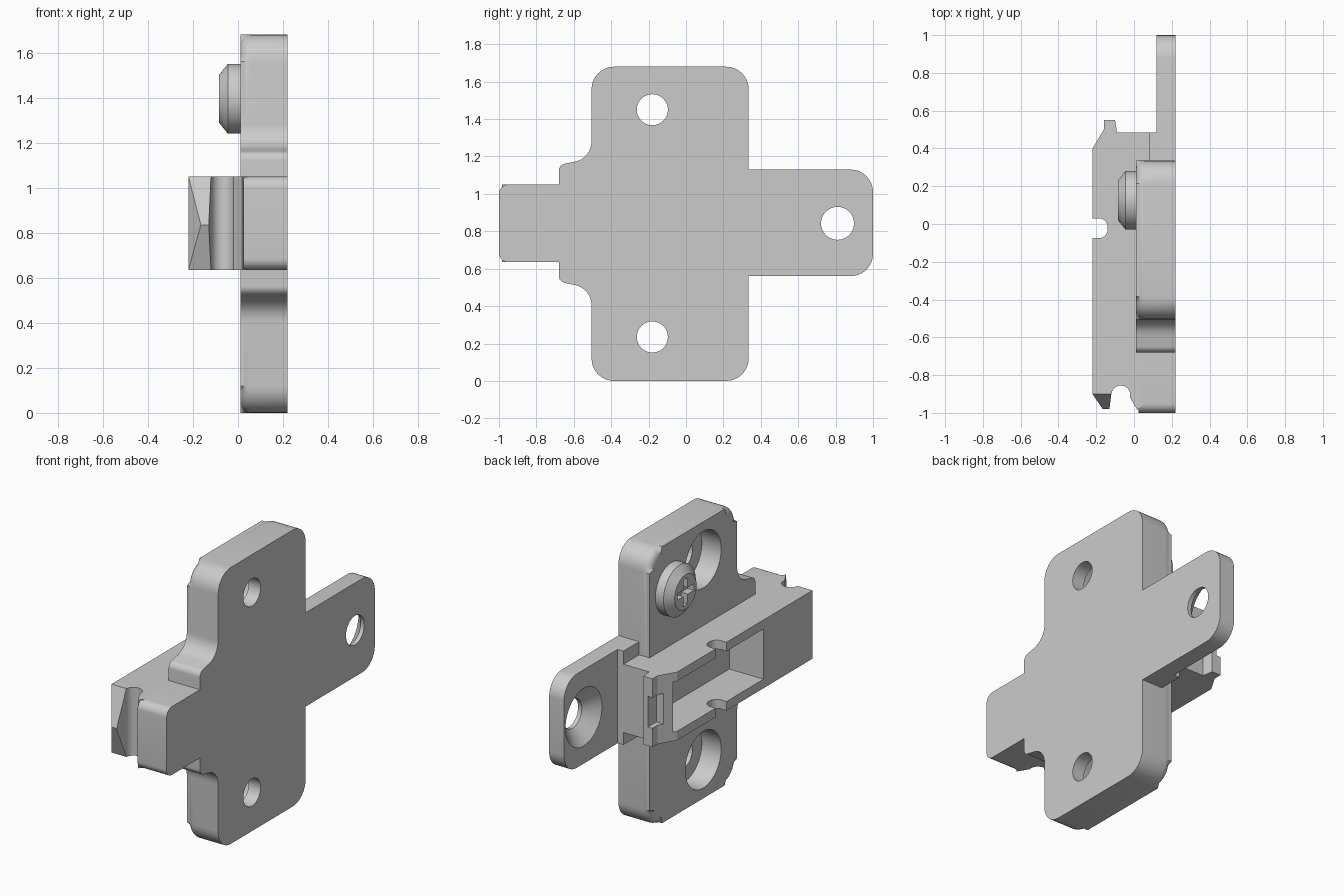
import bpy, bmesh, math
from mathutils import Vector

if "Cube" in bpy.data.objects:
    bpy.data.objects.remove(bpy.data.objects["Cube"])


def make(name, bm):
    bmesh.ops.recalc_face_normals(bm, faces=bm.faces)
    me = bpy.data.meshes.new(name)
    bm.to_mesh(me)
    bm.free()
    ob = bpy.data.objects.new(name, me)
    bpy.context.collection.objects.link(ob)
    return ob


def rounded(corners, n=8):
    # Outline with filleted corners, each given as (u, v, radius)
    out = []
    for i, (u, v, r) in enumerate(corners):
        p = Vector((u, v))
        if r == 0:
            out.append(p)
            continue
        a = (Vector(corners[i - 1][:2]) - p).normalized()
        b = (Vector(corners[(i + 1) % len(corners)][:2]) - p).normalized()
        half = a.angle(b) / 2
        c = p + (a + b).normalized() * r / math.sin(half)
        d = r / math.tan(half)
        s, e = p + a * d - c, p + b * d - c
        ang = s.angle(e)
        for k in range(n + 1):
            t = k / n
            out.append(c + (s * math.sin((1 - t) * ang) + e * math.sin(t * ang)) / math.sin(ang))
    return out


def prism(name, pts, axis, lo, hi, bevel=0):
    # Outline in y-z pushed along x, or in x-y pushed along z
    bm = bmesh.new()
    place = (lambda p, h: (h, p[0], p[1])) if axis == 'x' else (lambda p, h: (p[0], p[1], h))
    rings = [[bm.verts.new(place(p, h)) for p in pts] for h in (lo, hi)]
    caps = [bm.faces.new(r) for r in rings]
    for i in range(len(pts)):
        bm.faces.new((rings[0][i - 1], rings[0][i], rings[1][i], rings[1][i - 1]))
    if bevel:
        bmesh.ops.bevel(bm, geom=list(caps[0].edges), offset=bevel, segments=5,
                        profile=0.5, affect='EDGES')
    return make(name, bm)


def box(name, x0, x1, y0, y1, z0, z1):
    return prism(name, [(x0, y0), (x1, y0), (x1, y1), (x0, y1)], 'z', z0, z1)


def turned(name, y, z, rings, n=48):
    # Round part along x from (x, radius) pairs
    bm = bmesh.new()
    loops = [[bm.verts.new((x, y + r * math.cos(2 * math.pi * k / n),
                            z + r * math.sin(2 * math.pi * k / n))) for k in range(n)]
             for x, r in rings]
    for a, b in zip(loops, loops[1:]):
        for k in range(n):
            bm.faces.new((a[k - 1], a[k], b[k], b[k - 1]))
    bm.faces.new(loops[0])
    bm.faces.new(loops[-1])
    return make(name, bm)


def cut(ob, cutters):
    bpy.context.view_layer.objects.active = ob
    for c in cutters:
        c.hide_render = True
        m = ob.modifiers.new("cut", 'BOOLEAN')
        m.operation, m.solver, m.object = 'DIFFERENCE', 'EXACT', c
        bpy.ops.object.modifier_apply(modifier=m.name)
        bpy.data.objects.remove(c)


B = 0.22            # flat mounting face
Z0, Z1 = 0.635, 1.05  # rail height range
MID = 0.8425

# Main plate with shoulders and two counterbored holes
plate = prism("base_plate", rounded([
    (0.335, 0, .12), (0.335, 1.68, .12), (-.505, 1.68, .12), (-.505, 1.19, .11),
    (-.68, 1.155, .04), (-.68, .53, .04), (-.505, .495, .11), (-.505, 0, .12)]),
    'x', 0.01, B, bevel=0.045)
cut(plate, [turned("hole", -.18, z, [(-.1, .172), (.14, .172), (.14, .083), (.3, .083)])
            for z in (.235, 1.45)])

# Thin rear tab with countersunk hole
tab = prism("rear_tab", rounded([(.335, .56, 0), (1, .56, .12), (1, 1.13, .12), (.335, 1.13, 0)]),
            'x', 0.12, B)
cut(tab, [turned("sink", .81, MID, [(.10, .19), (.12, .175), (.195, .088), (.3, .088)])])

# Step between tab and plate, and front tongue
box("tab_step", 0.08, 0.13, .33, .485, .56, 1.13)
prism("front_tongue", rounded([(-1, Z0, .05), (-.68, Z0, 0), (-.68, Z1, 0), (-1, Z1, .05)]),
      'x', 0.025, B)

# Rail with hooked rear end and round groove near the front
groove = [(-.07 + .05 * math.cos(a), -.905 + .05 * math.sin(a))
          for a in [math.pi * k / 12 for k in range(13)]]
rail = prism("rail", [(-.22, .40), (-.16, .50), (-.16, .55), (-.10, .55), (-.09, .485),
                      (.12, .485), (.12, -.9), (.03, -.97), (.018, -.985), (-.02, -.92)]
             + groove + [(-.12, -.9), (-.22, -.9)], 'z', Z0, Z1)
cut(rail, [
    box("pocket", -.3, .03, -.43, .42, .69, .995),
    prism("side_notch", rounded([(-.3, -.075, 0), (-.14, -.075, .045),
                                 (-.14, .03, .045), (-.3, .03, 0)]), 'z', .5, 1.2),
    box("end_notch", -.195, -.13, .47, .6, .75, .935)])

# Pointed front hook
bm = bmesh.new()
for x, y, z in [(-.22, -.9, Z0), (-.12, -.9, Z0), (-.22, -.9, Z1), (-.12, -.9, Z1),
                (-.165, -.98, .835), (-.13, -.98, .835)]:
    bm.verts.new((x, y, z))
bmesh.ops.convex_hull(bm, input=bm.verts)
make("front_hook", bm)

# Adjusting screw with cross recess
screw = turned("adjusting_screw", .125, 1.395, [(-.085, .105), (-.045, .155), (.03, .155)])
cut(screw, [box("slot", -.2, -.04, .125 - a, .125 + a, 1.395 - b, 1.395 + b)
            for a, b in ((.02, .08), (.08, .02))])

# Smooth shading with crisp edges
for ob in bpy.context.scene.objects:
    ob.select_set(True)
bpy.context.view_layer.objects.active = plate
bpy.ops.object.shade_smooth_by_angle(angle=math.radians(25))
